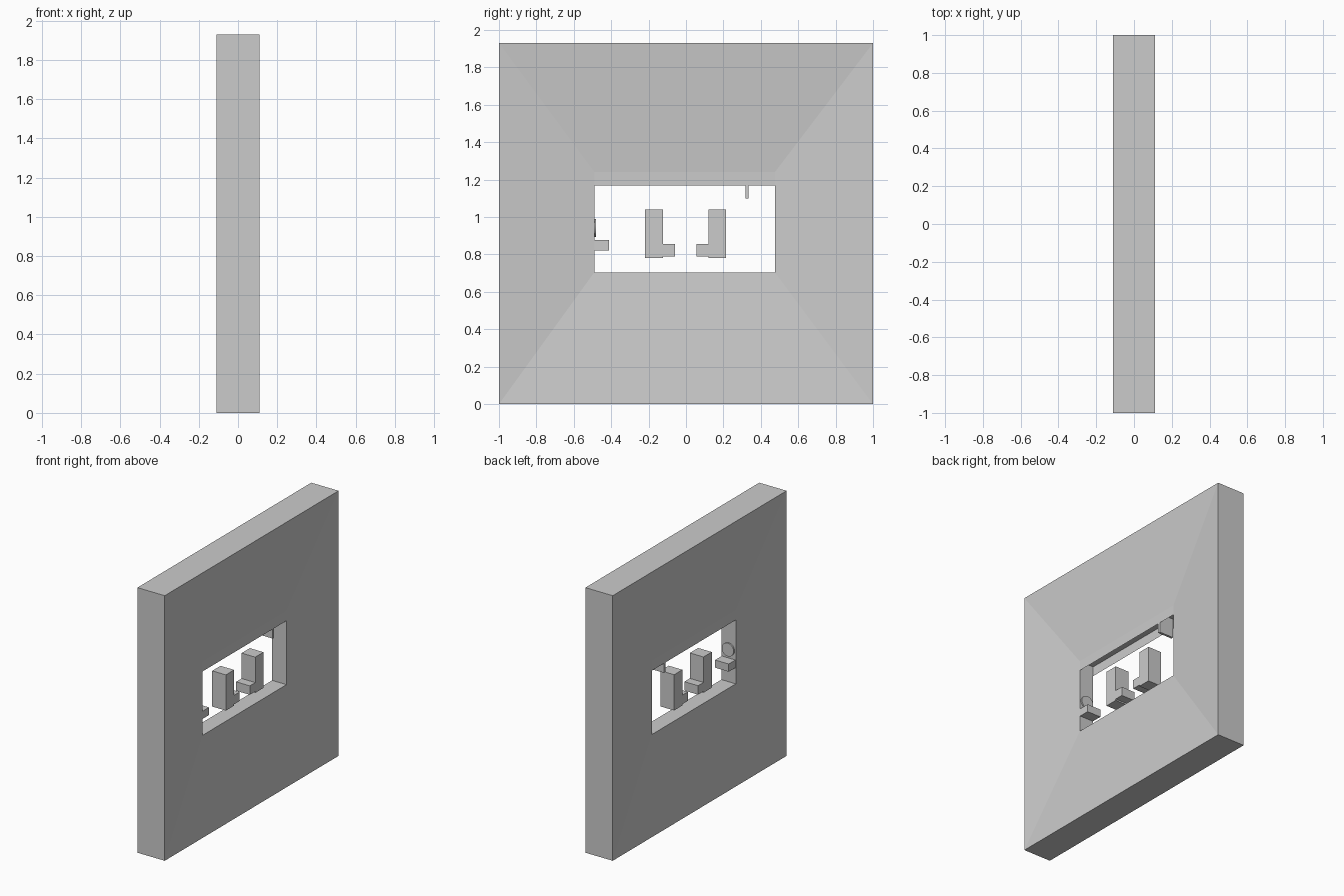
import bpy, bmesh, math

if "Cube" in bpy.data.objects:
    bpy.data.objects.remove(bpy.data.objects["Cube"])

Y0, Y1, Z0, Z1 = -0.49, 0.475, 0.705, 1.24   # opening in the wall
T = 0.058                                    # half thickness at the opening


def new_object(name, bm):
    bmesh.ops.recalc_face_normals(bm, faces=bm.faces)
    me = bpy.data.meshes.new(name)
    bm.to_mesh(me)
    bm.free()
    ob = bpy.data.objects.new(name, me)
    bpy.context.collection.objects.link(ob)
    return ob


def prism(name, profile, half):
    """Extrude a (y, z) profile along x, symmetric about x = 0."""
    bm = bmesh.new()
    face = bm.faces.new([bm.verts.new((-half, y, z)) for y, z in profile])
    ext = bmesh.ops.extrude_face_region(bm, geom=[face])
    verts = [g for g in ext["geom"] if isinstance(g, bmesh.types.BMVert)]
    bmesh.ops.translate(bm, verts=verts, vec=(2 * half, 0, 0))
    return new_object(name, bm)


def rect(y0, y1, z0, z1):
    return [(y0, z0), (y1, z0), (y1, z1), (y0, z1)]


# wall: four rectangular rings bridged round, both faces dished to the opening
bm = bmesh.new()
outer, inner = rect(-1, 1, 0, 1.93), rect(Y0, Y1, Z0, Z1)
rings = [[bm.verts.new((x, y, z)) for y, z in prof]
         for x, prof in ((0.11, outer), (0.11 - 0.22, outer), (-T, inner), (T, inner))]
for k in range(4):
    a, b = rings[k], rings[(k + 1) % 4]
    for i in range(4):
        j = (i + 1) % 4
        bm.faces.new((a[i], a[j], b[j], b[i]))
new_object("wall", bm)

# thin lips that hide the slot above the opening
for side, x in (("right", T), ("left", -T)):
    bm = bmesh.new()
    bm.faces.new([bm.verts.new((x, y, z)) for y, z in rect(Y0, Y1, 1.17, Z1)])
    new_object("slot_lip_" + side, bm)

# two facing L-shaped blocks
L = [(0.215, 0.78), (0.215, 1.04), (0.12, 1.04), (0.12, 0.855),
     (0.057, 0.855), (0.057, 0.79), (0.12, 0.79), (0.12, 0.78)]
prism("block_right", L, 0.055)
prism("block_left", [(-y - 0.003, z) for y, z in L], 0.055)

# shelf on the side of the opening and hanging plate at the top
prism("shelf", rect(Y0, -0.413, 0.822, 0.878), 0.055)
prism("hanging_plate", rect(0.318, 0.335, 1.10, Z1), T - 0.001)

# round button above the shelf
bpy.ops.mesh.primitive_cylinder_add(vertices=24, radius=0.048, depth=0.01,
                                    location=(0, Y0 + 0.005, 0.942),
                                    rotation=(math.pi / 2, 0, 0))
bpy.context.object.name = "button"
bpy.ops.object.shade_smooth_by_angle()
